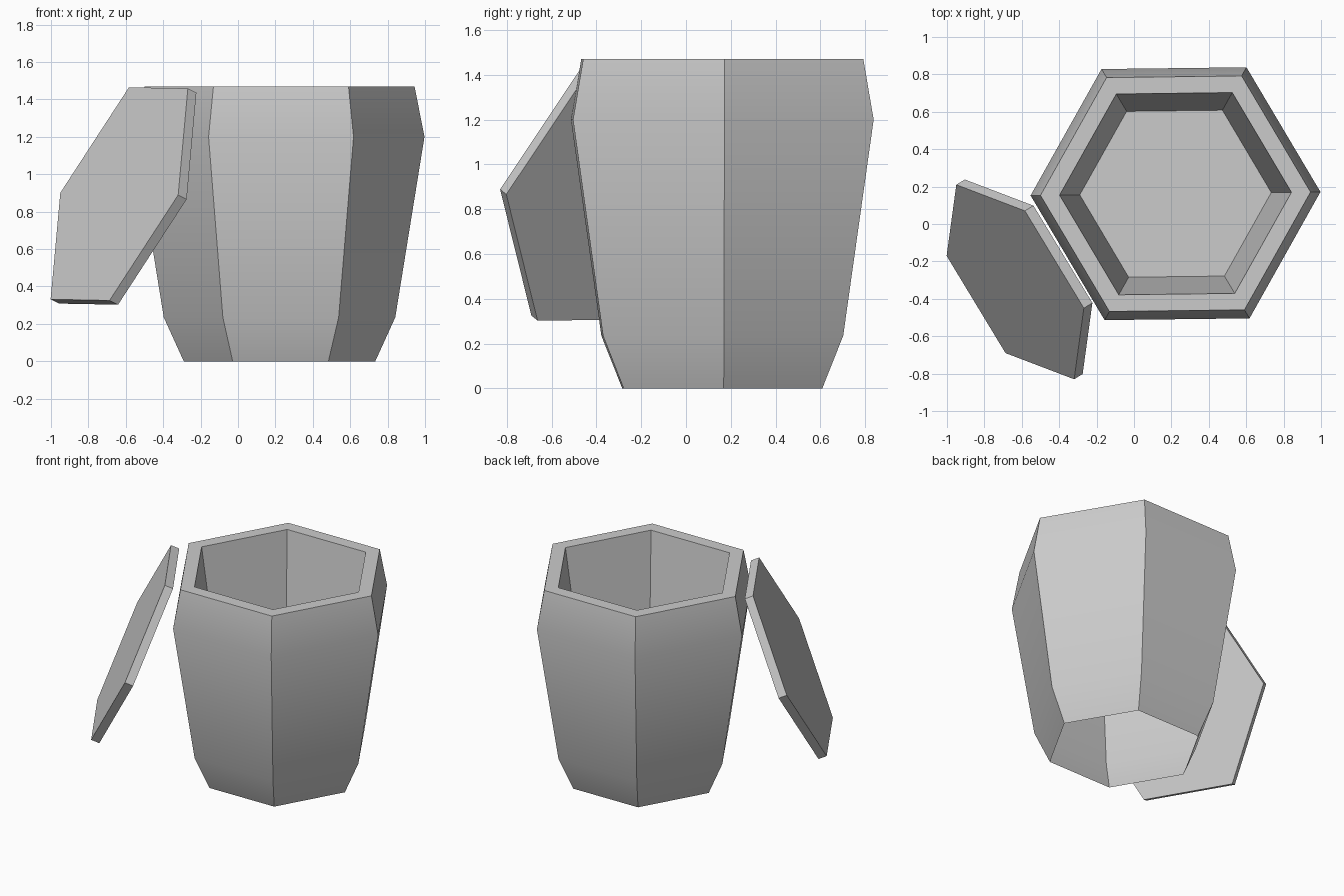
import bpy, bmesh, math
from mathutils import Vector, Matrix

if "Cube" in bpy.data.objects:
    bpy.data.objects.remove(bpy.data.objects["Cube"])


def finish(bm, name, matrix):
    bmesh.ops.recalc_face_normals(bm, faces=bm.faces)
    mesh = bpy.data.meshes.new(name)
    bm.to_mesh(mesh)
    bm.free()
    obj = bpy.data.objects.new(name, mesh)
    bpy.context.collection.objects.link(obj)
    obj.matrix_world = matrix
    return obj


def hex_shell(profile, cap_start, cap_end):
    """Join six-sided rings given as (radius, z)."""
    bm = bmesh.new()
    angles = [math.radians(60 * i) for i in range(6)]
    rings = [[bm.verts.new((r * math.cos(a), r * math.sin(a), z)) for a in angles]
             for r, z in profile]
    for low, high in zip(rings, rings[1:]):
        for i in range(6):
            j = (i + 1) % 6
            bm.faces.new((low[i], low[j], high[j], high[i]))
    if cap_start:
        bm.faces.new(rings[0][::-1])
    if cap_end:
        bm.faces.new(rings[-1])
    return bm


# Barrel: open underneath, flat rim, tapered recess with a raised floor
barrel_profile = [(0.512, 0), (0.619, 0.235), (0.775, 1.2), (0.722, 1.47),
                  (0.62, 1.47), (0.512, 0.75)]
barrel = finish(hex_shell(barrel_profile, False, True), "barrel",
                Matrix.Translation((0.222, 0.162, 0)) @ Matrix.Rotation(math.radians(0.7), 4, 'Z'))
bpy.context.view_layer.objects.active = barrel
barrel.select_set(True)
bpy.ops.object.shade_smooth_by_angle(angle=math.radians(30))

# Lid: slightly stretched hexagonal slab leaning against the barrel
u = Vector((0.315, -0.52, -0.006)).normalized()
v = Vector((0.21, 0.12, 0.5675)).normalized()
n = u.cross(v).normalized()
v = n.cross(u)
lean = Matrix((u, v, n)).transposed().to_4x4()
lid = finish(hex_shell([(0.608, -0.058), (0.608, 0)], True, True), "lid",
             Matrix.Translation((-0.635, -0.31, 0.895)) @ lean @ Matrix.Diagonal((1, 1.17, 1, 1)))
